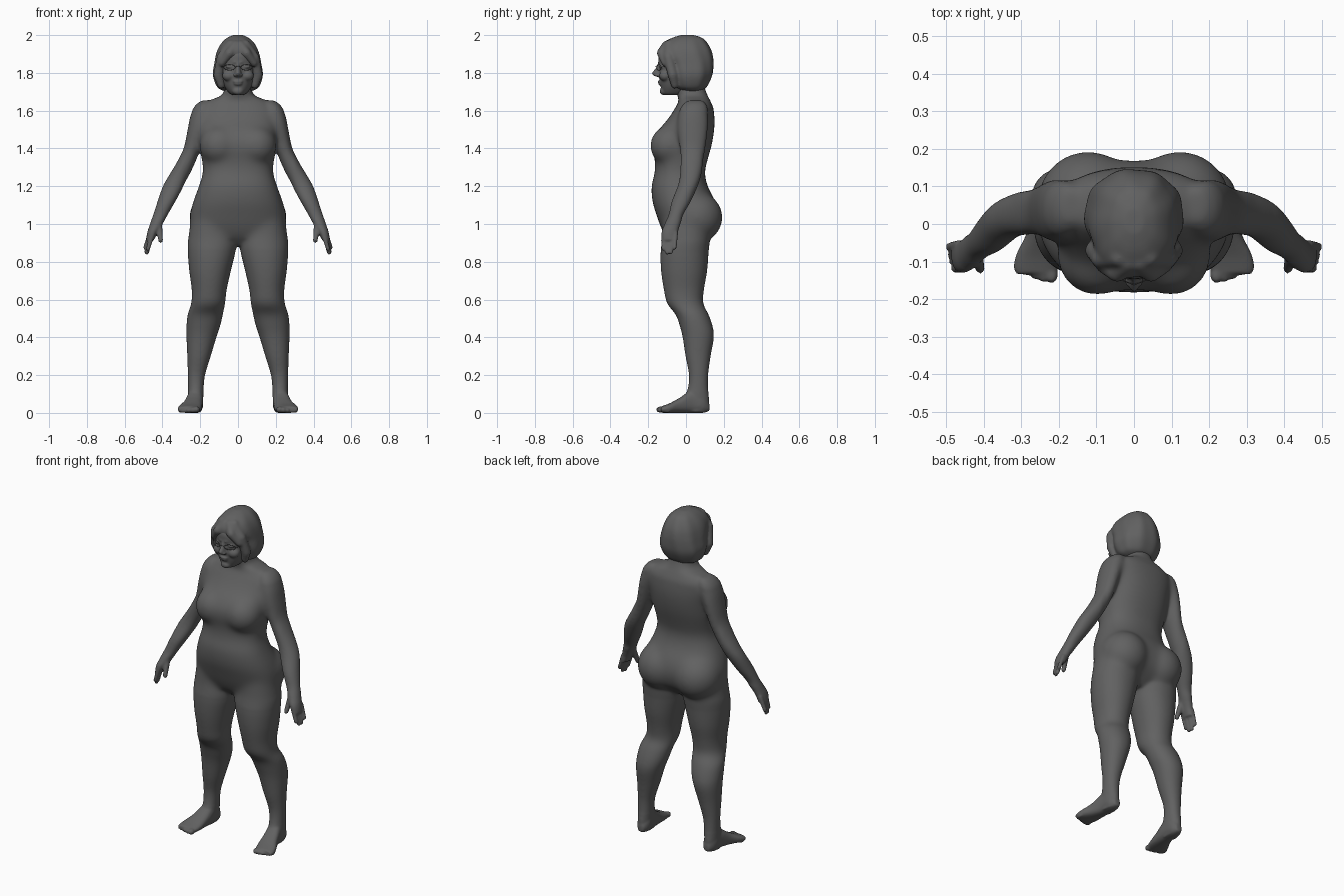
import bpy, bmesh, math
from mathutils import Matrix, Vector

SIDES = (1, -1)
GREY = bpy.data.materials.new("dark_grey")
GREY.diffuse_color = (.12, .12, .12, 1)


def loft(bm, rows, side=1, axis='z', p=2.2, ripple=0.0, steps=5, n=44):
    """Closed skin through sections (station, a0, a1, b0, b1), spline-smoothed between rows."""
    rows = [Vector(r) for r in rows]
    fine = []
    for i in range(len(rows) - 1):
        a, b, c, d = rows[max(i - 1, 0)], rows[i], rows[i + 1], rows[min(i + 2, len(rows) - 1)]
        for k in range(steps):
            t = k / steps
            fine.append(0.5 * (2 * b + (c - a) * t + (2 * a - 5 * b + 4 * c - d) * t * t
                               + (3 * b - a - 3 * c + d) * t ** 3))
    fine.append(rows[-1])
    loops = []
    for s, a0, a1, b0, b1 in fine:
        ring = []
        for k in range(n):
            th = 2 * math.pi * k / n
            cs, sn = math.cos(th), math.sin(th)
            m = 1 + ripple * math.sin(9 * th + 9 * s)
            u = (a0 + a1) / 2 + m * (a1 - a0) / 2 * math.copysign(abs(cs) ** (2 / p), cs)
            v = (b0 + b1) / 2 + m * (b1 - b0) / 2 * math.copysign(abs(sn) ** (2 / p), sn)
            ring.append(bm.verts.new((side * u, v, s) if axis == 'z' else (side * u, s, v)))
        loops.append(ring)
    faces = [bm.faces.new(loops[0]), bm.faces.new(loops[-1])]
    for r, q in zip(loops, loops[1:]):
        for k in range(n):
            j = (k + 1) % n
            faces.append(bm.faces.new((r[k], r[j], q[j], q[k])))
    bmesh.ops.recalc_face_normals(bm, faces=faces)


def sym(rows):
    """Rows (z, half width, front, back) to full section rows."""
    return [(z, -w, w, f, b) for z, w, f, b in rows]


def blob(bm, c, r, side=1, sub=3):
    m = Matrix.Translation((side * c[0], c[1], c[2])) @ Matrix.Diagonal((*r, 1))
    bmesh.ops.create_icosphere(bm, subdivisions=sub, radius=1, matrix=m)


def chain(bm, p0, p1, r0, r1, side=1, n=14):
    for i in range(n):
        t = i / (n - 1)
        r = r0 + (r1 - r0) * t
        blob(bm, Vector(p0).lerp(Vector(p1), t), (r, r, r), side, 2)


def fuse(name, bm, voxel, passes):
    """Voxel-fuse overlapping parts, then relax; passes = [(count, test)]."""
    me = bpy.data.meshes.new(name)
    bm.to_mesh(me)
    bm.free()
    ob = bpy.data.objects.new(name, me)
    bpy.context.collection.objects.link(ob)
    mod = ob.modifiers.new("fuse", 'REMESH')
    mod.mode, mod.voxel_size = 'VOXEL', voxel
    dg = bpy.context.evaluated_depsgraph_get()
    new = bpy.data.meshes.new_from_object(ob.evaluated_get(dg))
    ob.modifiers.clear()
    bm = bmesh.new()
    bm.from_mesh(new)
    for count, test in passes:
        vs = [v for v in bm.verts if test(v.co)]
        for _ in range(count):
            bmesh.ops.smooth_vert(bm, verts=vs, factor=0.5, use_axis_x=True, use_axis_y=True, use_axis_z=True)
    for f in bm.faces:
        f.smooth = True
    bm.to_mesh(new)
    bm.free()
    ob.data = new
    new.name = name
    new.materials.clear()
    new.materials.append(GREY)


# Torso and neck
body = bmesh.new()
loft(body, sym([(.885, .05, -.06, .06), (.93, .19, -.105, .115), (.98, .248, -.132, .155), (1.05, .253, -.157, .17),
                (1.12, .237, -.178, .155), (1.2, .208, -.183, .115), (1.27, .187, -.166, .1),
                (1.33, .19, -.164, .112), (1.4, .203, -.178, .132), (1.45, .206, -.172, .143),
                (1.5, .206, -.144, .15), (1.55, .206, -.1, .152), (1.61, .2, -.06, .146), (1.65, .16, -.04, .13),
                (1.68, .09, -.045, .115), (1.72, .07, -.06, .1), (1.78, .066, -.06, .09)]), p=2.35)

for s in SIDES:
    # Chest, seat and knee volumes
    blob(body, (.098, -.085, 1.415), (.108, .107, .108), s)
    blob(body, (.122, .055, 1.035), (.138, .141, .138), s)
    blob(body, (.155, -.05, .615), (.058, .056, .075), s)
    # Leg
    loft(body, [(1.02, .03, .25, -.12, .12), (.92, .006, .265, -.126, .126), (.85, .014, .266, -.135, .12),
                (.75, .038, .258, -.132, .112), (.65, .06, .245, -.117, .095), (.58, .068, .248, -.1, .092),
                (.52, .08, .267, -.055, .12), (.46, .094, .273, -.033, .141), (.4, .114, .273, -.018, .148),
                (.3, .144, .269, -.003, .131), (.2, .174, .266, .015, .118), (.12, .182, .265, .007, .118),
                (.06, .185, .265, -.02, .122), (.005, .195, .258, -.01, .112)], s, p=2.1)
    # Foot, running heel to toe
    loft(body, [(.124, .205, .24, .01, .05), (.09, .186, .262, 0, .1), (.03, .184, .27, 0, .12),
                (-.03, .188, .288, 0, .082), (-.08, .192, .313, 0, .054), (-.115, .2, .32, 0, .04),
                (-.133, .207, .314, .002, .034)], s, axis='y', p=2.5)
    for i in range(5):
        r = .0175 - .0018 * i
        blob(body, (.219 + .0215 * i, -.136 + .0021 * i * i, r), (r * .95, .022, r), s)
    # Arm and palm
    loft(body, [(1.655, .14, .19, .01, .09), (1.63, .13, .225, -.02, .11), (1.58, .14, .252, -.042, .12),
                (1.5, .172, .268, -.046, .12), (1.4, .198, .289, -.037, .107), (1.33, .222, .322, -.032, .094),
                (1.26, .254, .364, -.032, .081), (1.2, .287, .398, -.044, .062), (1.12, .331, .426, -.076, .026),
                (1.05, .371, .449, -.092, -.014), (1.01, .393, .463, -.11, -.025),
                (.96, .422, .479, -.129, -.042), (.915, .445, .487, -.126, -.046)], s, p=2.1)
    # Fingers and thumb
    for i, tip in enumerate((.868, .848, .85, .874)):
        k = i - 1.5
        chain(body, (.458 + .005 * k, -.086 + .021 * k, .95), (.484 + .005 * k, -.09 + .02 * k, tip),
              .0135, .0115, s)
    chain(body, (.42, -.085, 1.0), (.409, -.119, .912), .02, .0135, s)

fuse("body", body, .006, [
    (55, lambda c: abs(c.x) < .29 and .915 < c.z < 1.6),
    (16, lambda c: abs(c.x) < .3 and c.z > .84),
    (14, lambda c: .12 < c.z <= .86 and abs(c.x) < .33),
    (8, lambda c: abs(c.x) >= .27 and .98 < c.z < 1.45),
    (3, lambda c: True)])

# Head with jaw, nose, lips, cheeks and brows
head = bmesh.new()
loft(head, sym([(1.683, .03, -.11, -.03), (1.695, .048, -.125, .02), (1.73, .073, -.134, .06),
                (1.78, .091, -.142, .1), (1.83, .1, -.143, .12), (1.9, .1, -.143, .125),
                (1.95, .08, -.1, .1), (1.975, .04, -.05, .05)]), p=2.2)
loft(head, sym([(1.86, .009, -.147, -.1), (1.83, .012, -.158, -.1), (1.8, .018, -.18, -.1),
                (1.786, .017, -.174, -.1), (1.778, .01, -.15, -.1)]), p=2)
blob(head, (0, -.118, 1.703), (.03, .022, .021))
blob(head, (0, -.136, 1.754), (.027, .014, .007))
blob(head, (0, -.134, 1.741), (.023, .014, .0075))
for s in SIDES:
    blob(head, (.014, -.153, 1.788), (.011, .014, .009), s)
    blob(head, (.048, -.11, 1.785), (.036, .032, .03), s)
    blob(head, (.042, -.127, 1.832), (.024, .016, .009), s)
    chain(head, (.016, -.139, 1.857), (.07, -.112, 1.858), .01, .008, s)
fuse("head", head, .004, [(8, lambda c: True)])

# Bobbed hair: rippled cap, centre-parted fringe and side locks
hair = bmesh.new()
loft(hair, sym([(1.702, .07, 0, .07), (1.72, .106, -.06, .106), (1.76, .126, -.086, .13),
                (1.8, .132, -.098, .143), (1.85, .124, -.112, .146), (1.885, .118, -.136, .143),
                (1.92, .108, -.142, .134), (1.955, .089, -.124, .115), (1.984, .06, -.078, .088),
                (2.001, .025, -.025, .04)]), p=2.2, ripple=.018)
for s in SIDES:
    chain(hair, (.014, -.105, 1.95), (.045, -.13, 1.905), .022, .026, s)
    chain(hair, (.045, -.13, 1.905), (.084, -.11, 1.852), .026, .02, s)
    chain(hair, (.04, -.09, 1.95), (.084, -.092, 1.88), .026, .03, s)
    chain(hair, (.086, -.092, 1.88), (.104, -.07, 1.79), .029, .028, s)
    chain(hair, (.104, -.07, 1.79), (.09, -.06, 1.735), .028, .02, s)
fuse("hair", hair, .005, [(12, lambda c: True)])

# Thin spectacles: rims, temples and bridge
cu = bpy.data.curves.new("glasses", 'CURVE')
cu.dimensions, cu.bevel_depth, cu.bevel_resolution = '3D', .0015, 1
cu.materials.append(GREY)


def wire(points, cyclic=False):
    sp = cu.splines.new('POLY')
    sp.points.add(len(points) - 1)
    for pt, co in zip(sp.points, points):
        pt.co = (*co, 1)
    sp.use_cyclic_u = cyclic


for s in SIDES:
    rim = []
    for k in range(24):
        a = 2 * math.pi * k / 24
        rim.append((s * (.045 + .03 * math.cos(a)), -.144 + .012 * math.cos(a), 1.829 + .015 * math.sin(a)))
    wire(rim, True)
    wire([(s * .075, -.132, 1.832), (s * .092, -.108, 1.834), (s * .104, -.06, 1.834)])
wire([(-.015, -.156, 1.832), (0, -.162, 1.836), (.015, -.156, 1.832)])
bpy.context.collection.objects.link(bpy.data.objects.new("glasses", cu))
